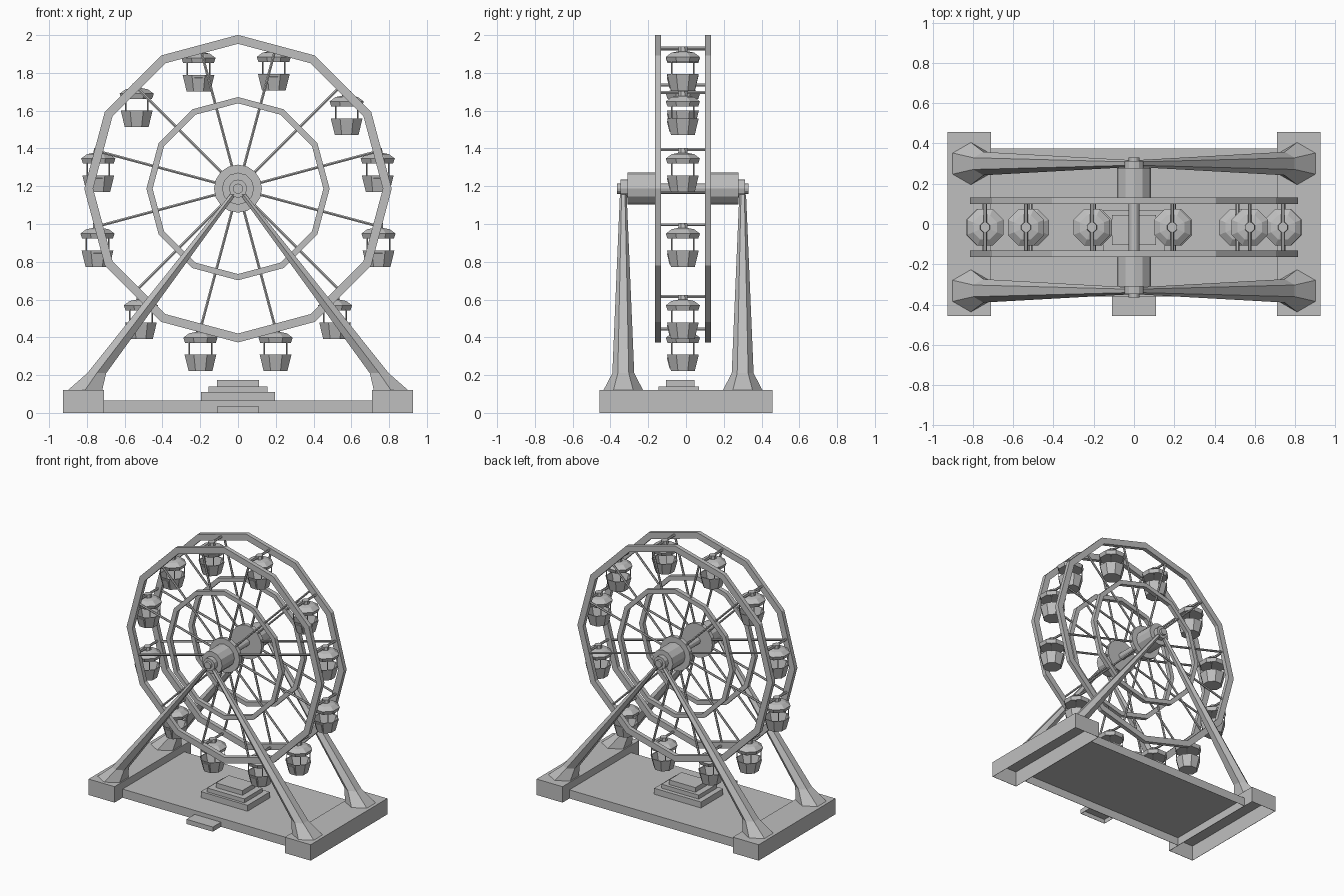
import bpy, bmesh
from math import sin, cos, pi, radians
from mathutils import Vector, Matrix

old = bpy.data.objects.get("Cube")
if old:
    bpy.data.objects.remove(old, do_unlink=True)

grey = bpy.data.materials.new("plain_grey")
grey.use_nodes = True
COLOUR = (0.52, 0.52, 0.52, 1)
grey.diffuse_color = COLOUR
grey.node_tree.nodes["Principled BSDF"].inputs["Base Color"].default_value = COLOUR

MID_Y = -0.0165                      # wheel's middle plane
HUB = Vector((0, MID_Y, 1.187))
RING_Y = 0.132                       # ring offset from the middle plane


def finish(name, bm):
    bmesh.ops.recalc_face_normals(bm, faces=bm.faces)
    mesh = bpy.data.meshes.new(name)
    bm.to_mesh(mesh)
    bm.free()
    mesh.materials.append(grey)
    obj = bpy.data.objects.new(name, mesh)
    bpy.context.collection.objects.link(obj)
    return obj


def loft(bm, rings, closed=False):
    """Skin a series of point loops, capped or joined end to end."""
    loops = [[bm.verts.new(p) for p in ring] for ring in rings]
    n = len(loops[0])
    pairs = list(zip(loops, loops[1:]))
    if closed:
        pairs.append((loops[-1], loops[0]))
    for a, b in pairs:
        for i in range(n):
            j = (i + 1) % n
            bm.faces.new((a[i], a[j], b[j], b[i]))
    if not closed:
        bm.faces.new(loops[0])
        bm.faces.new(loops[-1])


def polygon(centre, r, n, turn=0.0, axis="Z"):
    c = Vector(centre)
    pts = []
    for i in range(n):
        a = turn + 2 * pi * i / n
        u, v = r * cos(a), r * sin(a)
        pts.append(c + (Vector((u, v, 0)) if axis == "Z" else Vector((u, 0, v))))
    return pts


def box(bm, x0, x1, y0, y1, z0, z1, recess=0.0):
    """Box, optionally hollowed from below to the given depth."""
    def rect(z, m=0.0):
        return [(x0 + m, y0 + m, z), (x1 - m, y0 + m, z), (x1 - m, y1 - m, z), (x0 + m, y1 - m, z)]
    rings = [rect(z0), rect(z1)]
    if recess:
        rings = [rect(z0 + recess, 0.002), rect(z0, 0.002)] + rings
    loft(bm, rings)


def rod(bm, p, q, r, n=6):
    p, q = Vector(p), Vector(q)
    rot = (q - p).to_track_quat("Z", "Y")
    loft(bm, [[e + rot @ v for v in polygon((0, 0, 0), r, n)] for e in (p, q)])


# Base: hollow platform and end beams, stacked steps
bm = bmesh.new()
box(bm, -0.71, 0.71, -0.36, 0.375, 0, 0.065, recess=0.062)
finish("platform", bm)

for side, s in (("left", 1), ("right", -1)):
    bm = bmesh.new()
    x0, x1 = sorted((s * 0.71, s * 0.926))
    box(bm, x0, x1, -0.457, 0.457, 0, 0.12, recess=0.117)
    finish(side + "_end_beam", bm)

bm = bmesh.new()
for hx, y0, y1, z0, z1 in ((0.195, -0.165, 0.10, 0.065, 0.11),
                           (0.155, -0.145, 0.07, 0.11, 0.14),
                           (0.11, -0.105, 0.045, 0.14, 0.175)):
    box(bm, -hx, hx, y0, y1, z0, z1)
finish("boarding_steps", bm)

bm = bmesh.new()
box(bm, -0.11, 0.11, -0.457, -0.36, 0, 0.035, recess=0.032)
finish("entrance_step", bm)

# Flared six-sided legs
for end, y in (("front", -0.332), ("back", 0.30)):
    for side, s in (("left", 1), ("right", -1)):
        bm = bmesh.new()
        loft(bm, [polygon((s * x, y, z), r, 6, pi / 2)
                  for x, z, r in ((0.81, 0.12, 0.105), (0.748, 0.21, 0.058), (0.028, 1.155, 0.018))])
        finish(f"{end}_{side}_leg", bm)

# Axle and hubs
bm = bmesh.new()
rod(bm, HUB - Vector((0, 0.348, 0)), HUB + Vector((0, 0.348, 0)), 0.027, 12)
finish("axle", bm)
for end, s in (("front", -1), ("back", 1)):
    bm = bmesh.new()
    for r, a, b, n in ((0.127, 0.117, 0.147, 16), (0.085, 0.147, 0.294, 12), (0.048, 0.294, 0.33, 12)):
        rod(bm, HUB + Vector((0, s * a, 0)), HUB + Vector((0, s * b, 0)), r, n)
    finish(end + "_hub", bm)

# Twelve-sided rings and spokes, one set on each side
for end, s in (("front", -1), ("back", 1)):
    for size, outer, inner in (("outer", 0.814, 0.767), ("inner", 0.485, 0.452)):
        bm = bmesh.new()
        y = s * RING_Y
        section = ((outer, y - 0.016), (outer, y + 0.016), (inner, y + 0.016), (inner, y - 0.016))
        loft(bm, [polygon(HUB + Vector((0, dy, 0)), r, 12, 0, "Y") for r, dy in section], closed=True)
        finish(f"{end}_{size}_ring", bm)
    bm = bmesh.new()
    for k in range(12):
        a = radians(15 + 30 * k)
        d = Vector((cos(a), 0, sin(a)))
        c = HUB + Vector((0, s * RING_Y, 0))
        rod(bm, c + d * 0.1, c + d * 0.76, 0.008)
    finish(end + "_spokes", bm)


def cabin(number, pivot):
    """Open eight-sided gondola hung from a cross bar."""
    turn = pi / 8

    def oct_ring(r, dz):
        return polygon(pivot + Vector((0, 0, dz)), r, 8, turn)

    bm = bmesh.new()
    half = Vector((0, RING_Y + 0.015, 0))
    rod(bm, pivot - half, pivot + half, 0.009)
    finish(f"cross_bar_{number}", bm)

    # Domed roof with a small hanger block
    bm = bmesh.new()
    loft(bm, [oct_ring(r, z) for r, z in ((0.088, -0.074), (0.098, -0.047), (0.065, -0.024),
                                          (0.027, -0.017), (0.025, 0.008))])
    finish(f"cabin_roof_{number}", bm)

    # Tub with wall thickness and a floor
    bm = bmesh.new()
    loft(bm, [oct_ring(r, z) for r, z in ((0.068, -0.224), (0.091, -0.137), (0.083, -0.137), (0.06, -0.215))])
    finish(f"cabin_tub_{number}", bm)

    bm = bmesh.new()
    for k in range(4):
        a = pi / 4 + k * pi / 2
        p = pivot + Vector((cos(a), sin(a), 0)) * 0.083
        rod(bm, p + Vector((0, 0, -0.14)), p + Vector((0, 0, -0.07)), 0.004, 4)
    finish(f"cabin_posts_{number}", bm)

    # Door panel on the sloping front wall
    bm = bmesh.new()
    box(bm, -0.022, 0.022, -0.004, 0.004, -0.03, 0.03)
    tilt = Matrix.Translation(pivot + Vector((0, -0.074, -0.18))) @ Matrix.Rotation(radians(14), 4, "X")
    bmesh.ops.transform(bm, matrix=tilt, verts=bm.verts)
    finish(f"cabin_door_{number}", bm)


# Cabins, some of them shifted a little around the wheel
shift = {0: 0.6, 1: -3.5, 2: 0.7, 3: 0.8, 4: -0.7, 5: -0.6, 6: -0.6, 7: 3, 10: -3, 11: 0.6}
for k in range(12):
    a = radians(15 + 30 * k + shift.get(k, 0))
    cabin(k + 1, HUB + Vector((cos(a), 0, sin(a))) * 0.768)
